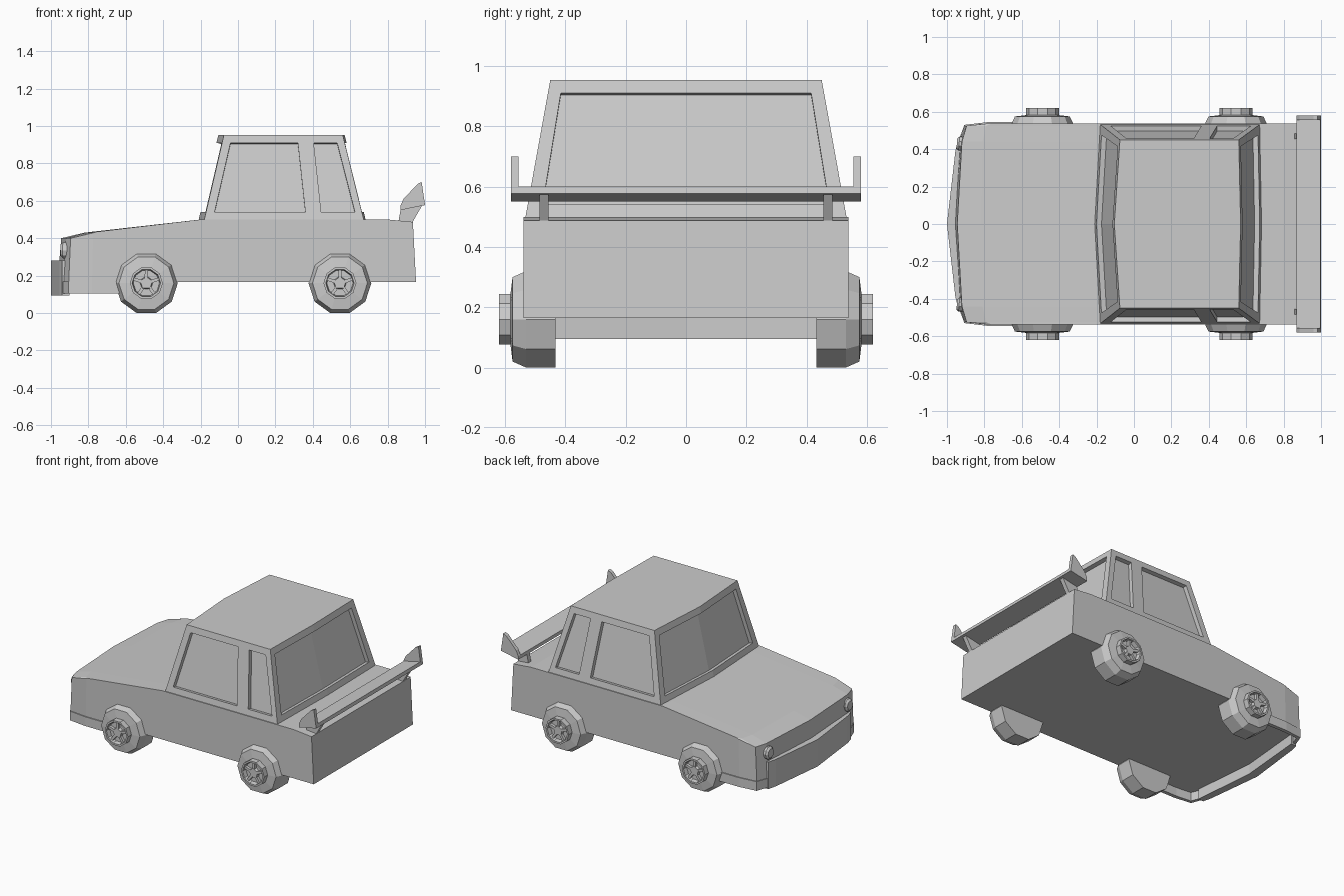
import bpy, bmesh, math
from mathutils import Vector

if "Cube" in bpy.data.objects:
    bpy.data.objects.remove(bpy.data.objects["Cube"])


def loft(name, sections):
    """Skin a row of equal-length closed sections and cap both ends."""
    bm = bmesh.new()
    rows = [[bm.verts.new(p) for p in s] for s in sections]
    n = len(rows[0])
    for a, b in zip(rows, rows[1:]):
        for i in range(n):
            j = (i + 1) % n
            bm.faces.new((a[i], a[j], b[j], b[i]))
    bm.faces.new(rows[0][::-1])
    bm.faces.new(rows[-1])
    bmesh.ops.recalc_face_normals(bm, faces=bm.faces)
    me = bpy.data.meshes.new(name)
    bm.to_mesh(me)
    bm.free()
    ob = bpy.data.objects.new(name, me)
    bpy.context.collection.objects.link(ob)
    return ob


def slab(name, profile, y0, y1):
    """Extrude an x-z profile along y."""
    return loft(name, [[(x, y, z) for x, z in profile] for y in (y0, y1)])


def both(cols):
    """Mirror columns (first at y=0) to negative y."""
    neg = [[(x, -y, z) for x, y, z in c] for c in cols[:0:-1]]
    return neg + cols


# lower body: side profiles lofted across the width
cols = []
for y, x0, x1, z1, x2, z2 in ((0, -.965, -.945, .40, -.82, .43),
                              (.44, -.935, -.92, .40, -.81, .43),
                              (.525, -.905, -.895, .40, -.79, .43),
                              (.538, -.78, -.775, .428, -.76, .434)):
    cols.append([(x0, y, .165), (x1, y, z1), (x2, y, z2), (-.2, y, .5),
                 (.8, y, .5), (.935, y, .487), (.952, y, .165)])
loft("body", both(cols))


# cabin with bowed front and rear
def cabin_ring(z, xf, xr, y):
    return [(xf - .03, 0, z), (xf, y, z), (xr, y, z),
            (xr + .01, 0, z), (xr, -y, z), (xf, -y, z)]


cabin = loft("cabin", [cabin_ring(.5, -.18, .672, .532), cabin_ring(.953, -.075, .56, .45)])


def lerp_z(z, a, b):
    return a + (b - a) * (z - .5) / .453


# window recesses
def recess(name, cols, inward, depth=.028):
    v = Vector(inward).normalized()
    secs = []
    for b, t in cols:
        b, t = Vector(b), Vector(t)
        secs.append([b - v * .03, t - v * .03, t + v * depth, b + v * depth])
    cut = loft(name, secs)
    cut.hide_render = True
    cut.hide_viewport = True
    m = cabin.modifiers.new(name, "BOOLEAN")
    m.operation = "DIFFERENCE"
    m.solver = "EXACT"
    m.object = cut


zb, zt = .54, .91
for s, side in ((1, "left"), (-1, "right")):
    yb, yt = s * lerp_z(zb, .532, .45), s * lerp_z(zt, .532, .45)
    for part, (b0, b1, t0, t1) in (("front", (-.125, .36, -.04, .32)),
                                   ("rear", (.445, .625, .405, .53))):
        recess(f"{part}_{side}_window_cutter",
               [((b0, yb, zb), (t0, yt, zt)), ((b1, yb, zb), (t1, yt, zt))],
               (0, -s, -.18))
for name, xb, xt, bow, d in (("windscreen_cutter", -.18, -.075, -.03, 1),
                             ("rear_window_cutter", .672, .56, .01, -1)):
    wc = []
    for k in (-1, 0, 1):
        o = bow * (1 - abs(k) * .9)
        wc.append(((lerp_z(zb, xb, xt) + o, k * .475, zb),
                   (lerp_z(zt, xb, xt) + o, k * .415, zt)))
    recess(name, wc, (d, 0, -.23))

# front bumper
outer = [(-.94, -.45), (-.955, -.39), (-1, 0), (-.955, .39), (-.94, .45)]
inner = [(-.90, .45), (-.94, 0), (-.90, -.45)]
loft("front_bumper", [[(x, y, z) for x, y in outer + inner] for z in (.095, .28)])

# thin lip hanging under the front, back to the wheels
lip = [((-.975, 0), (-.95, 0)), ((-.94, .44), (-.92, .43)), ((-.907, .53), (-.89, .51)),
       ((-.78, .545), (-.78, .52)), ((-.6, .545), (-.6, .52))]
loft("front_lip", both([[(*o, .105), (*o, .168), (*i, .168), (*i, .105)] for o, i in lip]))

# rear wing with end plates and supports
wing = [(.868, .55), (1, .577), (.996, .6), (.87, .572)]
slab("rear_wing", wing, -.58, .58)
plate = [(.868, .55), (1, .577), (.982, .7), (.96, .69), (.885, .61), (.868, .572)]
strut = [(.858, .49), (.93, .48), (.985, .576), (.87, .556)]
for s, side in ((1, "left"), (-1, "right")):
    slab(f"wing_end_plate_{side}", plate, s * .555, s * .58)
    slab(f"wing_support_{side}", strut, s * .455, s * .485)

# headlights
for s, side in ((1, "left"), (-1, "right")):
    rings = []
    for x, r in ((-.89, .045), (-.935, .045), (-.947, .032)):
        rings.append([(x + .07 * math.cos(a) * r, s * .43 + r * .85 * math.cos(a),
                       .335 + r * math.sin(a))
                      for a in (math.tau * k / 10 for k in range(10))])
    loft(f"headlight_{side}", rings)


# wheels: ten-sided tyre, dished rim, five spokes around a pentagon hub
def ring(cx, y, r, n=10, turn=0):
    return [(cx + r * math.cos(turn + math.tau * k / n), y,
             .16 + r * math.sin(turn + math.tau * k / n)) for k in range(n)]


PROFILE = ((.433, .168), (.53, .168), (.575, .147), (.582, .088),
           (.62, .088), (.62, .076), (.592, .07))
for cx, end in ((-.49, "front"), (.545, "rear")):
    for s, side in ((1, "left"), (-1, "right")):
        tag = f"{end}_{side}"
        loft(f"wheel_{tag}", [ring(cx, s * y, r) for y, r in PROFILE])
        up = math.pi / 2
        loft(f"hub_{tag}", [ring(cx, s * .59, .04, 5, up), ring(cx, s * .612, .034, 5, up)])
        for k in range(5):
            a = up + math.tau * k / 5
            d, t = Vector((math.cos(a), 0, math.sin(a))), Vector((-math.sin(a), 0, math.cos(a)))
            c = Vector((cx, 0, .16))
            secs = []
            for r, w in ((.025, .009), (.08, .008)):
                secs.append([c + d * r + t * w * q + Vector((0, s * y, 0))
                             for q, y in ((-1, .588), (1, .588), (1, .611), (-1, .611))])
            loft(f"spoke_{tag}_{k + 1}", secs)
